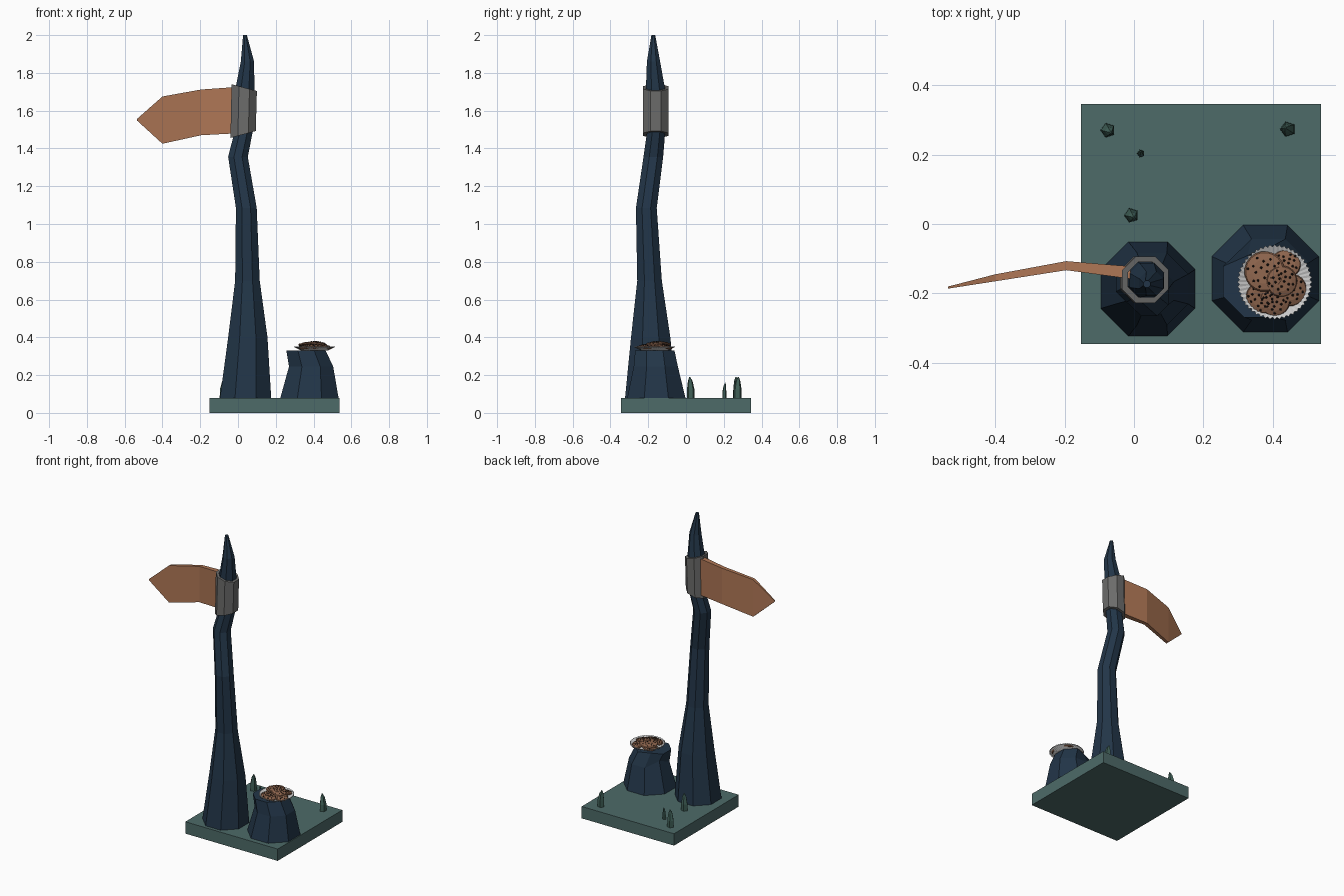
import bpy, bmesh, math, random
from mathutils import Matrix, Vector

if "Cube" in bpy.data.objects:
    bpy.data.objects.remove(bpy.data.objects["Cube"])

random.seed(4)


def material(name, rgb):
    m = bpy.data.materials.new(name)
    m.diffuse_color = (*rgb, 1)
    m.use_nodes = True
    m.node_tree.nodes["Principled BSDF"].inputs["Base Color"].default_value = m.diffuse_color
    return m


TEAL = material("teal", (0.075, 0.145, 0.14))
LEAF = material("leaf", (0.05, 0.115, 0.095))
BARK = material("dark_bark", (0.016, 0.036, 0.065))
WOOD = material("sign_wood", (0.42, 0.18, 0.09))
METAL = material("band_grey", (0.15, 0.15, 0.147))
COOKIE = material("cookie", (0.27, 0.13, 0.075))
CHIP = material("chip", (0.015, 0.01, 0.008))


def finish(name, bm, *mats):
    bmesh.ops.recalc_face_normals(bm, faces=bm.faces[:])
    me = bpy.data.meshes.new(name)
    bm.to_mesh(me)
    bm.free()
    for m in mats:
        me.materials.append(m)
    ob = bpy.data.objects.new(name, me)
    bpy.context.collection.objects.link(ob)
    return ob


def bridge(bm, a, b):
    n = len(a)
    for i in range(n):
        bm.faces.new((a[i], a[(i + 1) % n], b[(i + 1) % n], b[i]))


def loft(bm, rings, n=8):
    """Rings are (x, y, z, half width across flats)."""
    loops = []
    for x, y, z, r in rings:
        R = r / math.cos(math.pi / n)
        loops.append([bm.verts.new((x + R * math.cos((i + .5) * math.tau / n),
                                    y + R * math.sin((i + .5) * math.tau / n), z))
                      for i in range(n)])
    for a, b in zip(loops, loops[1:]):
        bridge(bm, a, b)
    bm.faces.new(loops[0])
    bm.faces.new(loops[-1])
    return loops


# Ground slab
bm = bmesh.new()
bmesh.ops.create_cube(bm, size=1, matrix=Matrix.Translation((0.193, 0, 0.04))
                      @ Matrix.Diagonal((0.69, 0.69, 0.08, 1)))
finish("ground_slab", bm, TEAL)

# Crooked post
bm = bmesh.new()
loft(bm, [(.04, -.187, .075, .136), (.052, -.187, .40, .104), (.05, -.193, .70, .065),
          (.044, -.21, 1.085, .055), (0, -.173, 1.355, .052), (.03, -.158, 1.49, .048),
          (.037, -.162, 1.72, .050), (.05, -.172, 1.86, .035), (.037, -.173, 2.0, .010)])
finish("post", bm, BARK)

# Stump, with one dented corner at the rim
bm = bmesh.new()
loops = loft(bm, [(.378, -.157, .075, .155), (.387, -.16, .245, .117), (.36, -.165, .33, .104)])
loops[1][3].co += Vector((.015, -.01, .03))
loops[2][2].co += Vector((.01, -.03, 0))
finish("stump", bm, BARK)

# Band round the post, taller on the sign side
bm = bmesh.new()
loops = []
for r, s in ((.067, 1), (.067, -1), (.05, -1), (.05, 1)):
    ring = []
    for i in range(8):
        a = (i + .5) * math.tau / 8
        R = r / math.cos(math.pi / 8)
        dx = R * math.cos(a)
        ring.append(bm.verts.new((.03 + dx + s * .003, -.16 + R * math.sin(a),
                                  1.598 + s * (.124 - dx * .27))))
    loops.append(ring)
for i in range(4):
    bridge(bm, loops[i], loops[(i + 1) % 4])
finish("band", bm, METAL)

# Bent arrow sign: (x, y, half thickness, low z, high z)
bm = bmesh.new()
loops = []
for x, y, t, lo, hi in ((-.01, -.14, .018, 1.48, 1.725), (-.195, -.12, .013, 1.47, 1.712),
                        (-.40, -.155, .010, 1.425, 1.675), (-.535, -.183, .003, 1.548, 1.556)):
    loops.append([bm.verts.new(p) for p in ((x, y - t, lo), (x, y + t, lo),
                                            (x, y + t, hi), (x, y - t, hi))])
for a, b in zip(loops, loops[1:]):
    bridge(bm, a, b)
bm.faces.new(loops[0])
bm.faces.new(loops[-1])
finish("arrow_sign", bm, WOOD)

# Crimped plate
bm = bmesh.new()
N = 96
loops = []
for r, z in ((.07, .330), (.105, .348), (.105, .352), (.07, .336)):
    loops.append([bm.verts.new((.405 + (r + (.003 * (-1) ** i if r > .1 else 0)) * math.cos(i * math.tau / N),
                                -.167 + (r + (.003 * (-1) ** i if r > .1 else 0)) * math.sin(i * math.tau / N),
                                z)) for i in range(N)])
for a, b in zip(loops, loops[1:]):
    bridge(bm, a, b)
bm.faces.new(loops[0])
bm.faces.new(loops[-1])
finish("plate", bm)


# Cookies with chips, a ring of five and one on top
def cookie(name, pos, r, tilt):
    bm = bmesh.new()
    loft(bm, [(0, 0, -.006, r * .88), (0, 0, -.001, r), (0, 0, .004, r * .93),
              (0, 0, .0075, r * .6)], 20)
    for k in range(18):
        rad = r * .85 * math.sqrt((k + .5) / 18)
        a = k * 2.4 + random.uniform(-.2, .2)
        p = (rad * math.cos(a), rad * math.sin(a), .0075 - .004 * (rad / r) ** 2)
        v = bmesh.ops.create_icosphere(bm, subdivisions=1, radius=.0042,
                                       matrix=Matrix.Translation(p))["verts"]
        for f in {f for q in v for f in q.link_faces}:
            f.material_index = 1
    bm.transform(Matrix.Translation(pos) @ Matrix.Rotation(tilt[0], 4, 'X')
                 @ Matrix.Rotation(tilt[1], 4, 'Y'))
    finish(name, bm, COOKIE, CHIP)


for i, (x, y, z, r, tx, ty) in enumerate([
        (.362, -.132, .349, .046, -.12, -.12), (.438, -.115, .352, .042, -.25, .12),
        (.452, -.190, .353, .046, .12, .22), (.368, -.212, .351, .046, .15, -.15),
        (.405, -.222, .353, .044, .2, .0), (.376, -.137, .366, .058, -.05, -.1),
        (.425, -.165, .367, .045, .1, .15)]):
    cookie(f"cookie_{i + 1}", (x, y, z), r, (tx, ty))

# Grass spikes
for i, (x, y, r, h, dx, dy) in enumerate([
        (-.075, .27, .021, .11, .008, -.006), (.02, .203, .011, .08, 0, .005),
        (-.007, .025, .021, .11, .006, -.005), (.443, .273, .022, .11, -.008, .004)]):
    bm = bmesh.new()
    loft(bm, [(x, y, .075, r * .85), (x, y, .08 + h * .4, r * .8),
              (x + dx * .5, y + dy * .5, .08 + h * .8, r * .5),
              (x + dx, y + dy, .08 + h, r * .1)], 5)
    finish(f"grass_spike_{i + 1}", bm, LEAF)
